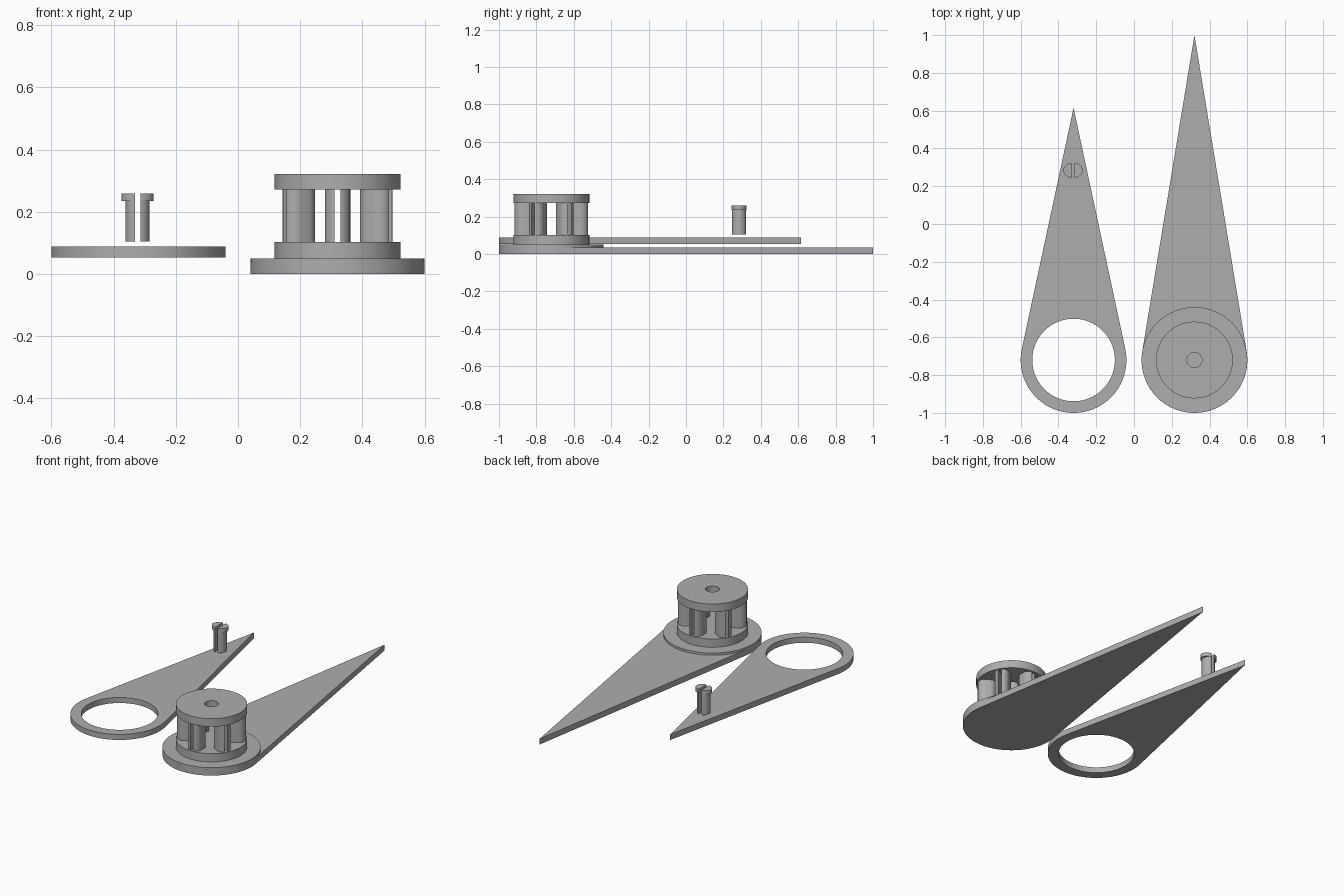
import bpy, bmesh, math
from math import sin, cos, pi, asin, sqrt

old = bpy.data.objects.get("Cube")
if old:
    bpy.data.objects.remove(old, do_unlink=True)

grey = bpy.data.materials.new("plain_grey")
grey.use_nodes = True
grey.diffuse_color = (0.42, 0.42, 0.42, 1)
grey.node_tree.nodes["Principled BSDF"].inputs["Base Color"].default_value = grey.diffuse_color

LONG = (0.32, -0.72)     # hub centre of the long hand
SHORT = (-0.32, -0.72)   # hub centre of the short hand
RIM = 0.28


def arc(c, r, a0=0.0, a1=2 * pi, n=96, squash=1.0):
    closed = a1 - a0 > 6.28
    steps = n if closed else n - 1
    return [(c[0] + r * cos(a0 + (a1 - a0) * i / steps),
             c[1] + r * squash * sin(a0 + (a1 - a0) * i / steps)) for i in range(n)]


def plate(name, loops, z0, z1):
    """Extrude closed outlines (inner outlines become holes) between two heights."""
    cu = bpy.data.curves.new(name, 'CURVE')
    cu.dimensions = '2D'
    cu.fill_mode = 'BOTH'
    cu.extrude = (z1 - z0) / 2
    for pts in loops:
        sp = cu.splines.new('POLY')
        sp.points.add(len(pts) - 1)
        for p, (x, y) in zip(sp.points, pts):
            p.co = (x, y, 0, 1)
        sp.use_cyclic_u = True
    ob = bpy.data.objects.new(name, cu)
    bpy.context.collection.objects.link(ob)
    ob.location.z = (z0 + z1) / 2
    bpy.ops.object.select_all(action='DESELECT')
    ob.select_set(True)
    bpy.context.view_layer.objects.active = ob
    bpy.ops.object.convert(target='MESH')
    ob = bpy.context.view_layer.objects.active
    bm = bmesh.new()
    bm.from_mesh(ob.data)
    bmesh.ops.remove_doubles(bm, verts=bm.verts, dist=1e-5)
    bmesh.ops.recalc_face_normals(bm, faces=bm.faces)
    bm.to_mesh(ob.data)
    bm.free()
    ob.data.materials.clear()
    ob.data.materials.append(grey)
    bpy.ops.object.shade_smooth_by_angle(angle=math.radians(30))
    return ob


def hand_outline(c, tip_y):
    """Round end with straight sides running tangent to a point."""
    a = asin(RIM / (tip_y - c[1]))
    return arc(c, RIM, -pi - a, a) + [(c[0], tip_y)]


def half_lobe(c, angle, side, inner=0.13, outer=0.157, w=0.041, slot=0.01):
    """One half of a rounded bar lying along a radius, split by a slot."""
    a = asin(slot / w)
    local = arc((outer, 0), w, a, pi / 2, 12) + arc((inner, 0), w, pi / 2, pi - a, 12)
    return [(c[0] + u * cos(angle) - side * v * sin(angle),
             c[1] + u * sin(angle) + side * v * cos(angle)) for u, v in local]


def half_round(c, r, side, slot, squash=1.0):
    a = math.acos(slot / r)
    return [(c[0] + side * (x - c[0]), y)
            for x, y in arc(c, r, -a, a, 32, squash)]


# Long hand and its hub
plate("long_hand", [hand_outline(LONG, 1.0)], 0.0, 0.036)
plate("hub_disc", [arc(LONG, RIM)], 0.0, 0.05)
plate("lower_flange", [arc(LONG, 0.203)], 0.05, 0.102)
plate("upper_flange", [arc(LONG, 0.203), arc(LONG, 0.04, n=48)], 0.272, 0.322)

# Six split bars caged between the flanges
bars = [half_lobe(LONG, pi / 6 + k * pi / 3, s) for k in range(6) for s in (-1, 1)]
plate("cage_bars", bars, 0.102, 0.272)

# Short hand with its ring
plate("short_hand", [hand_outline(SHORT, 0.615), arc(SHORT, 0.2185)], 0.053, 0.088)

# Split peg floating above the short hand
PEG = (-0.323, 0.284)
plate("peg_shaft", [half_round(PEG, 0.039, s, 0.009) for s in (-1, 1)], 0.104, 0.235)
plate("peg_head", [half_round(PEG, 0.051, s, 0.009, 0.79) for s in (-1, 1)], 0.235, 0.259)
